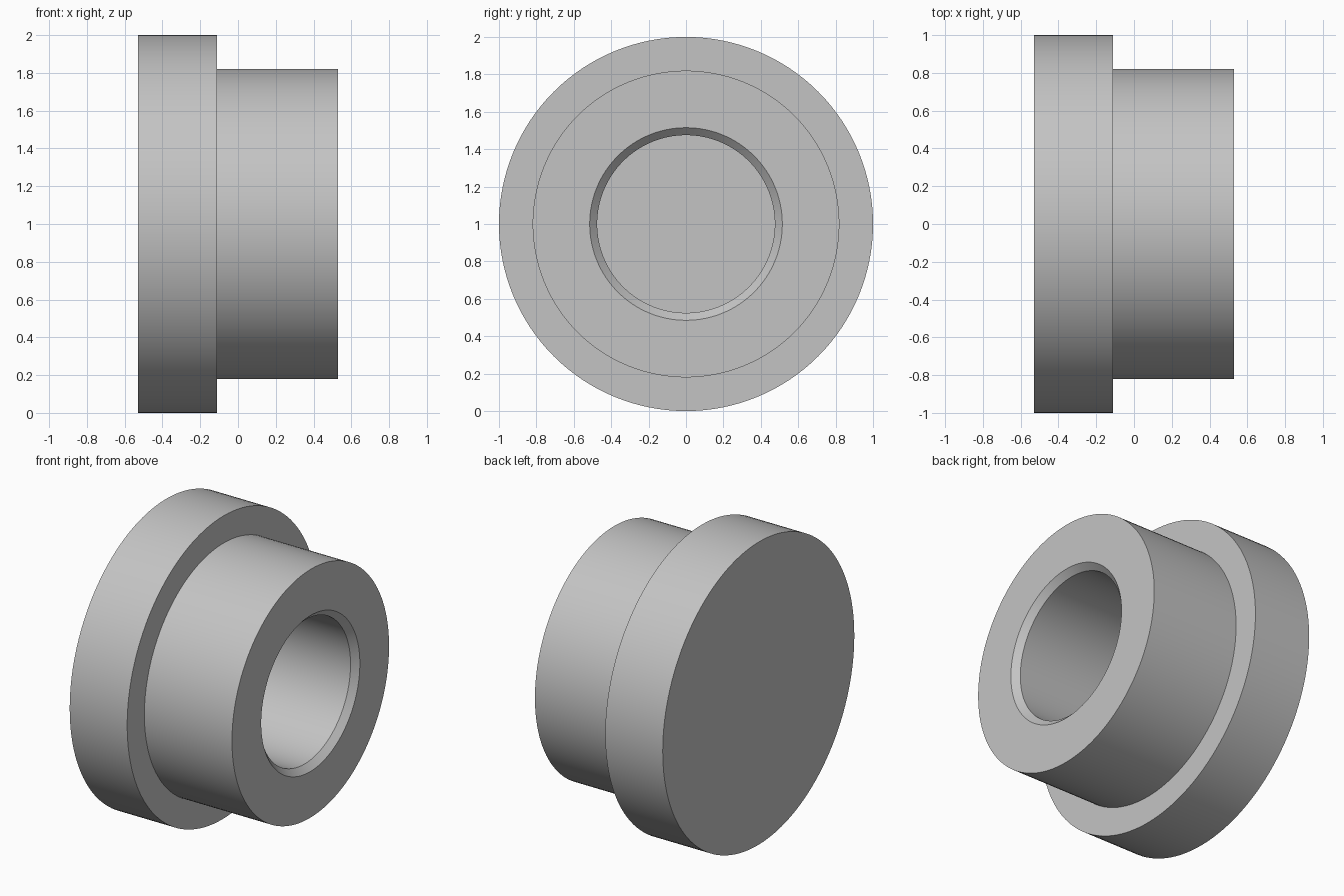
import bpy
import bmesh
from math import radians
from mathutils import Matrix

old = bpy.data.objects.get("Cube")
if old:
    bpy.data.objects.remove(old, do_unlink=True)

# Single flat grey for the whole part
grey = bpy.data.materials.new("plain_grey")
grey.use_nodes = True
colour = (0.55, 0.55, 0.55, 1)
grey.diffuse_color = colour
grey.node_tree.nodes["Principled BSDF"].inputs["Base Color"].default_value = colour

# Half section as (x, radius): closed back, flange, hub, chamfered blind bore
profile = [
    (-0.53, 0), (-0.53, 1.0), (-0.11, 1.0),
    (-0.11, 0.82), (0.53, 0.82),
    (0.53, 0.515), (0.49, 0.475),
    (-0.32, 0.475), (-0.32, 0),
]

# Turn the section around the x axis
bm = bmesh.new()
verts = [bm.verts.new((x, 0, r)) for x, r in profile]
edges = [bm.edges.new(pair) for pair in zip(verts, verts[1:])]
bmesh.ops.spin(bm, geom=verts + edges, cent=(0, 0, 0), axis=(1, 0, 0),
               angle=radians(360), steps=128, use_merge=False)
bmesh.ops.remove_doubles(bm, verts=bm.verts, dist=0.0001)
bmesh.ops.dissolve_degenerate(bm, edges=bm.edges, dist=0.0001)
bmesh.ops.recalc_face_normals(bm, faces=bm.faces)
bmesh.ops.transform(bm, matrix=Matrix.Translation((0, 0, 1)), verts=bm.verts)

mesh = bpy.data.meshes.new("flanged_bushing")
bm.to_mesh(mesh)
bm.free()
mesh.materials.append(grey)
bushing = bpy.data.objects.new("flanged_bushing", mesh)
bpy.context.collection.objects.link(bushing)

# Smooth round walls with crisp rims
bpy.ops.object.select_all(action="DESELECT")
bushing.select_set(True)
bpy.context.view_layer.objects.active = bushing
bpy.ops.object.shade_smooth_by_angle(angle=radians(30))
